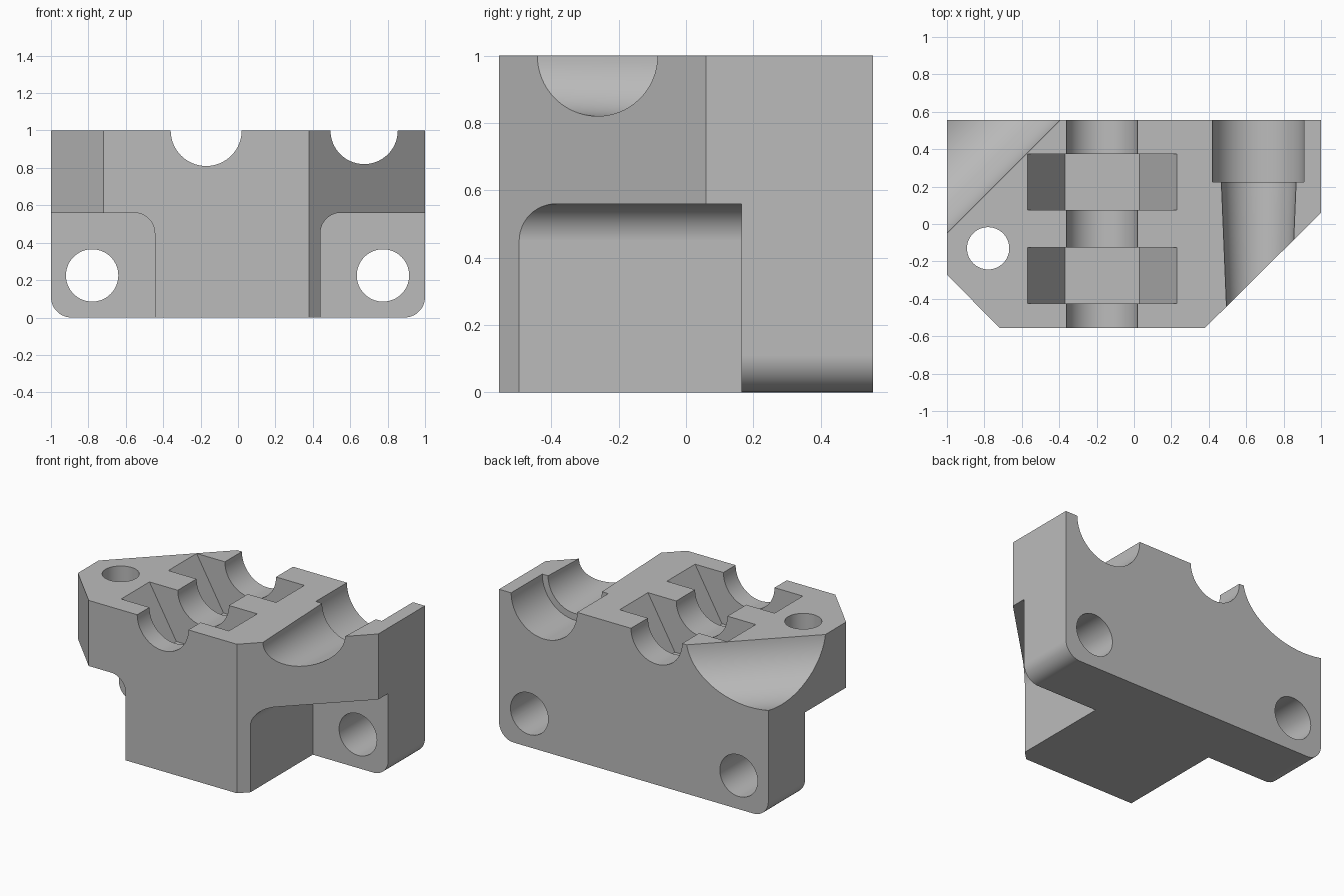
import bpy, bmesh, math
from mathutils import Vector

cube = bpy.data.objects.get("Cube")
if cube:
    bpy.data.objects.remove(cube, do_unlink=True)

grey = bpy.data.materials.new("plain_grey")
grey.use_nodes = True
colour = (0.5, 0.5, 0.5, 1)
grey.diffuse_color = colour
grey.node_tree.nodes["Principled BSDF"].inputs["Base Color"].default_value = colour


def prism(name, points, axis, start, end):
    """Extrude a flat outline along y (outline in xz) or z (outline in xy)."""
    def place(p, t):
        return (p[0], t, p[1]) if axis == "y" else (p[0], p[1], t)
    bm = bmesh.new()
    face = bm.faces.new([bm.verts.new(place(p, start)) for p in points])
    grown = bmesh.ops.extrude_face_region(bm, geom=[face])["geom"]
    shift = Vector(place((0, 0), end - start))
    bmesh.ops.translate(bm, vec=shift, verts=[v for v in grown if isinstance(v, bmesh.types.BMVert)])
    bmesh.ops.recalc_face_normals(bm, faces=bm.faces)
    mesh = bpy.data.meshes.new(name)
    bm.to_mesh(mesh)
    bm.free()
    obj = bpy.data.objects.new(name, mesh)
    bpy.context.collection.objects.link(obj)
    return obj


def rod(name, start, end, r1, r2=None):
    """Round cutter between two points, optionally tapered."""
    start, end = Vector(start), Vector(end)
    along = end - start
    bpy.ops.mesh.primitive_cone_add(
        vertices=64, radius1=r1, radius2=r1 if r2 is None else r2, depth=along.length,
        location=(start + end) / 2, rotation=along.to_track_quat("Z", "Y").to_euler())
    bpy.context.object.name = name
    return bpy.context.object


def arc(cx, cz, r, a0, a1, steps=12):
    angles = [math.radians(a0 + (a1 - a0) * i / steps) for i in range(steps + 1)]
    return [(cx + r * math.cos(a), cz + r * math.sin(a)) for a in angles]


def carve(body, tool, operation="DIFFERENCE"):
    bpy.context.view_layer.update()
    tool.hide_render = True
    mod = body.modifiers.new("cut", "BOOLEAN")
    mod.object, mod.operation, mod.solver = tool, operation, "EXACT"
    bpy.context.view_layer.objects.active = body
    bpy.ops.object.modifier_apply(modifier=mod.name)
    bpy.data.objects.remove(tool, do_unlink=True)


# Block outline with the two angled front corners
body = prism("clamp_block", [(-1, 0.555), (-1, -0.27), (-0.72, -0.555), (0.38, -0.555),
                             (1, 0.06), (1, 0.555)], "z", 0, 1)

# Rounded lower corners
R = 0.11
rounded = [(1.2, 1.2), (-1.2, 1.2), (-1.2, R), (-1, R)] + arc(-1 + R, R, R, 180, 270) \
    + arc(1 - R, R, R, 270, 360) + [(1.2, R)]
rounded = [(-1, 1.2)] + arc(-1 + R, R, R, 180, 270) + arc(1 - R, R, R, 270, 360) + [(1, 1.2)]
carve(body, prism("corner_rounding", rounded, "y", -0.8, 0.8), "INTERSECT")

# Front notches either side of the central foot, with bolt holes in the rear flange
for side, inner, bolt_x in ((-1, 0.445, -0.78), (1, 0.44, 0.775)):
    notch = [(1.3, -0.2), (1.3, 0.56)] + arc(inner + R, 0.56 - R, R, 90, 180) + [(inner, -0.2)]
    carve(body, prism("notch", [(side * x, z) for x, z in notch], "y", -0.9, 0.165))
    carve(body, rod("bolt_hole", (bolt_x, -0.8, 0.225), (bolt_x, 0.8, 0.225), 0.14))

# Half-round channel with two half-hexagon nut pockets
channel_x = -0.17
carve(body, rod("channel", (channel_x, -0.8, 1), (channel_x, 0.8, 1), 0.19))
hexagon = arc(channel_x, 1, 0.4, 0, 300, 5)
for y in (-0.425, 0.075):
    carve(body, prism("nut_pocket", hexagon, "y", y, y + 0.3))

# Tapered channel with a wider seat at the back
carve(body, rod("taper", (0.667, -0.7, 1), (0.667, 0.3, 1), 0.162, 0.203))
carve(body, rod("seat", (0.665, 0.225, 1), (0.665, 0.8, 1), 0.245))

# Vertical hole through the left shoulder
carve(body, rod("shoulder_hole", (-0.78, -0.13, 0.3), (-0.78, -0.13, 1.2), 0.113))

# Diagonal scoop across the back left corner
centre = Vector((-0.695, 0.255, 1.04)) + Vector((-1, 1, 0)).normalized() * 0.33
run = Vector((1, 1, 0))
carve(body, rod("scoop", centre - run, centre + run, 0.333))

# Material and shading
body.data.materials.clear()
body.data.materials.append(grey)
for poly in body.data.polygons:
    poly.material_index = 0
bpy.ops.object.select_all(action="DESELECT")
body.select_set(True)
bpy.context.view_layer.objects.active = body
bpy.ops.object.shade_smooth_by_angle(angle=math.radians(25))
weighted = body.modifiers.new("weighted_normals", "WEIGHTED_NORMAL")
weighted.keep_sharp = True
